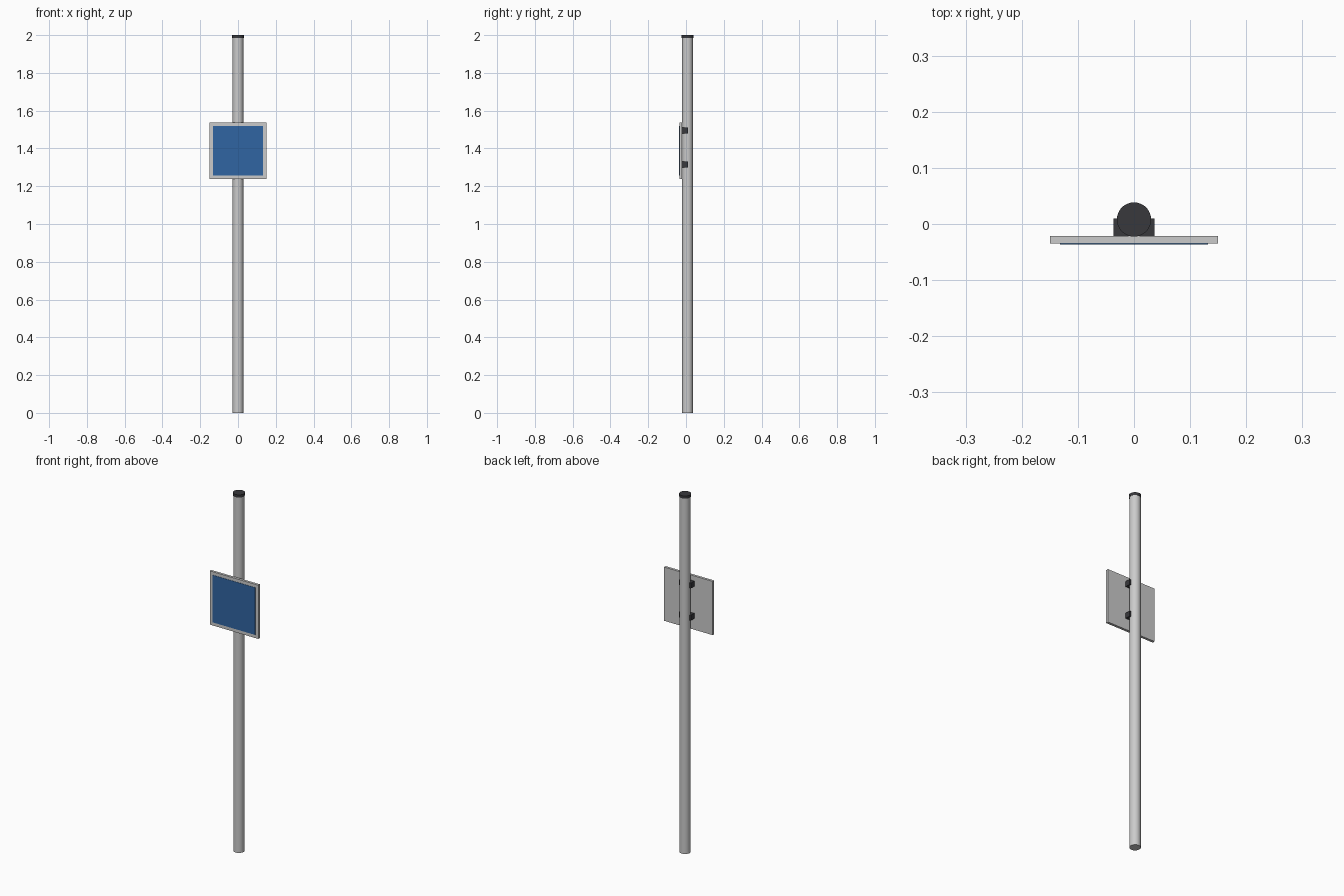
import bpy

if "Cube" in bpy.data.objects:
    bpy.data.objects.remove(bpy.data.objects["Cube"])

POLE_Y = 0.008
SIGN_Z = 1.388


def material(name, color):
    mat = bpy.data.materials.new(name)
    mat.diffuse_color = (*color, 1)
    mat.use_nodes = True
    mat.node_tree.nodes["Principled BSDF"].inputs["Base Color"].default_value = mat.diffuse_color
    return mat


def box(name, size, loc, mat=None):
    bpy.ops.mesh.primitive_cube_add(size=1, location=loc)
    ob = bpy.context.object
    ob.name = name
    ob.scale = size
    bpy.ops.object.transform_apply(location=False, rotation=False, scale=True)
    if mat:
        ob.data.materials.append(mat)
    return ob


def cylinder(name, radius, z0, z1, mat=None):
    bpy.ops.mesh.primitive_cylinder_add(vertices=48, radius=radius, depth=z1 - z0,
                                        location=(0, POLE_Y, (z0 + z1) / 2))
    ob = bpy.context.object
    ob.name = name
    bpy.ops.object.shade_smooth_by_angle()
    if mat:
        ob.data.materials.append(mat)
    return ob


dark = material("dark_plastic", (0.04, 0.04, 0.045))
blue = material("blue_face", (0.03, 0.13, 0.36))

# Post and end cap
cylinder("post", 0.0285, 0, 1.986)
cylinder("post_cap", 0.0305, 1.985, 2.0, dark)

# Sign plate with a thin raised coloured face
box("sign_plate", (0.30, 0.014, 0.30), (0, -0.028, SIGN_Z))
box("sign_face", (0.264, 0.003, 0.264), (0, -0.035, SIGN_Z), blue)

# Clamps joining the plate to the post
for name, z in (("lower_clamp", 1.315), ("upper_clamp", 1.495)):
    box(name, (0.073, 0.031, 0.03), (0, -0.0055, z), dark)
